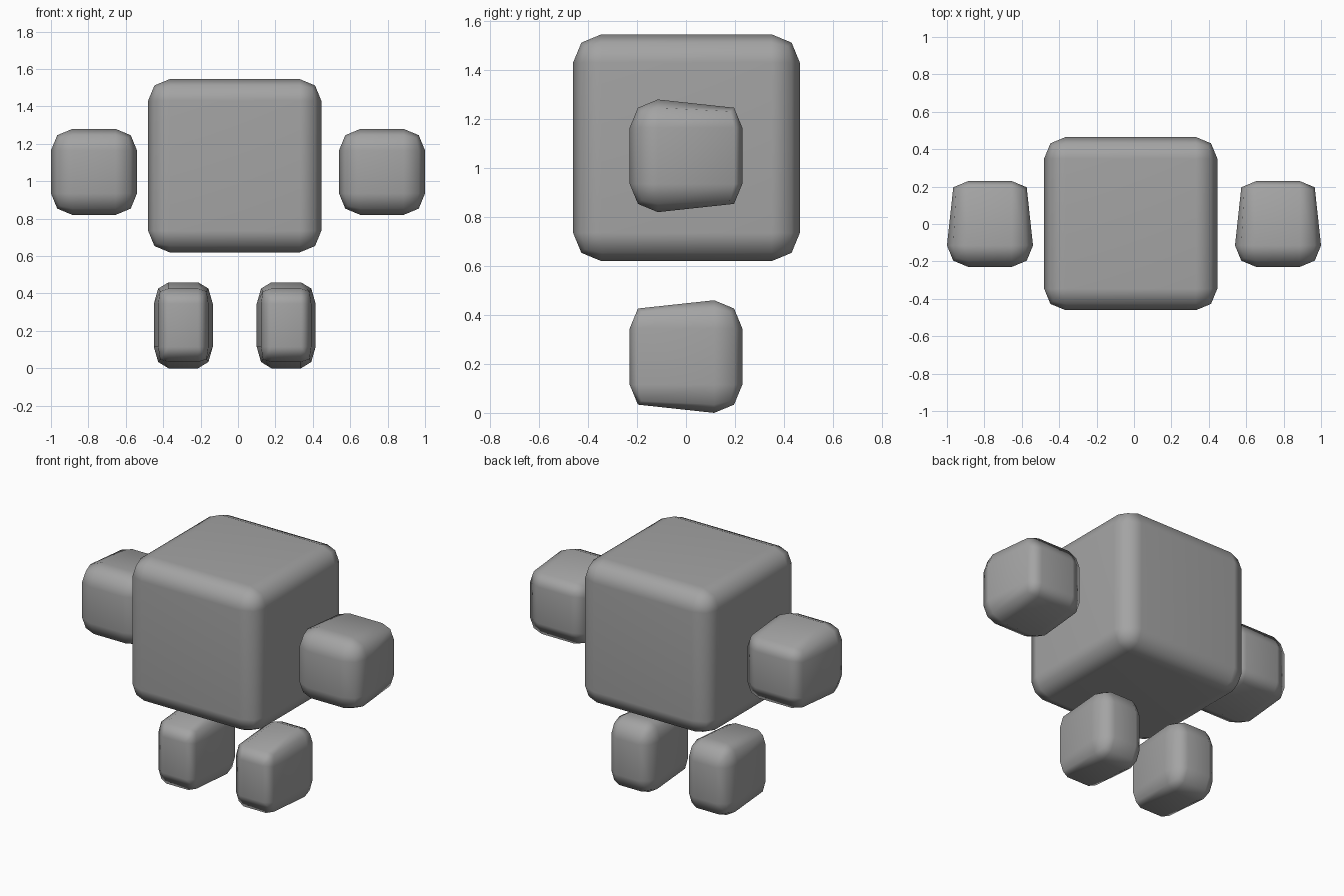
import bpy, bmesh
from mathutils import Matrix, Vector

if "Cube" in bpy.data.objects:
    bpy.data.objects.remove(bpy.data.objects["Cube"])

grey = bpy.data.materials.new("medium grey")
grey.diffuse_color = (0.37, 0.37, 0.37, 1.0)
grey.use_nodes = True
grey.node_tree.nodes["Principled BSDF"].inputs["Base Color"].default_value = grey.diffuse_color

BEVEL = 0.115


def rounded_block(name, size, center, x_scale=1.0, taper=0):
    """Two-step bevelled cube; taper = +1 / -1 drops the bevel loop at the back / front."""
    bm = bmesh.new()
    bmesh.ops.create_cube(bm, size=size)
    bmesh.ops.bevel(bm, geom=bm.edges[:], offset=BEVEL, segments=2,
                    profile=0.5, affect='EDGES')
    if taper:
        y = taper * (size / 2 - BEVEL)
        loop = [e for e in bm.edges
                if all(abs(v.co.y - y) < 0.005 for v in e.verts)]
        bmesh.ops.dissolve_edges(bm, edges=loop, use_verts=False)
        # remove the leftover points so each long side is one clean quad
        loose = [v for v in bm.verts if len(v.link_edges) == 2]
        bmesh.ops.dissolve_verts(bm, verts=loose)
    bmesh.ops.transform(bm, verts=bm.verts[:],
                        matrix=Matrix.Translation(Vector(center))
                        @ Matrix.Diagonal((x_scale, 1, 1, 1)))
    bmesh.ops.recalc_face_normals(bm, faces=bm.faces[:])
    for f in bm.faces:
        f.smooth = True
    mesh = bpy.data.meshes.new(name)
    bm.to_mesh(mesh)
    bm.free()
    mesh.materials.append(grey)
    obj = bpy.data.objects.new(name, mesh)
    bpy.context.collection.objects.link(obj)
    # keep the large sides evenly shaded
    obj.modifiers.new("weighted_normals", 'WEIGHTED_NORMAL')


# large body block
rounded_block("body", 0.926, (-0.0175, 0.002, 1.083))

# floating hands, narrowing to the back; feet, slimmer and narrowing to the front
for side, s in (("left", -1), ("right", 1)):
    rounded_block(side + "_hand", 0.46, (s * 0.77, 0, 1.05), taper=1)
    rounded_block(side + "_foot", 0.46, (-0.0175 + s * 0.275, 0, 0.23),
                  x_scale=0.685, taper=-1)
